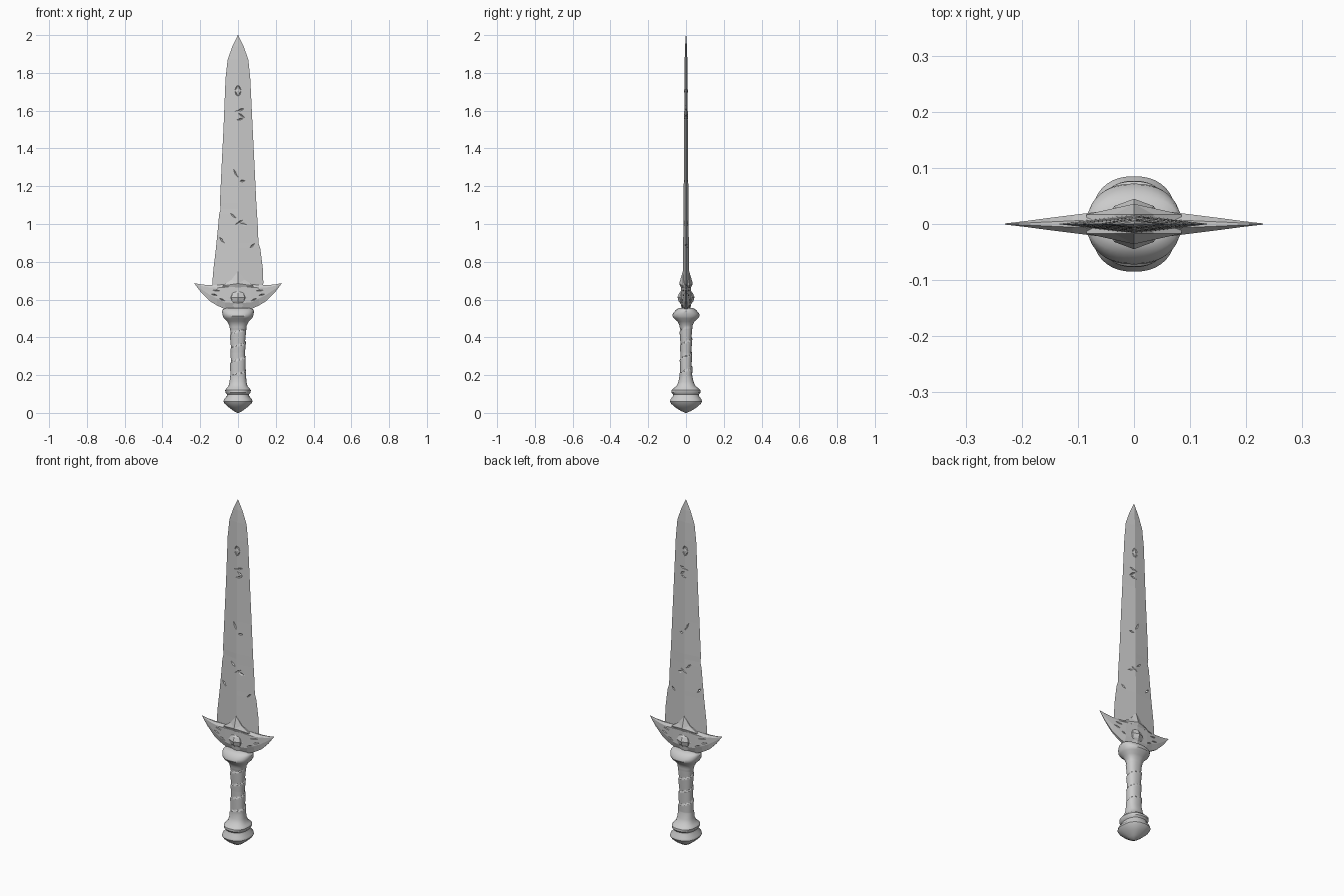
import bpy, bmesh, math
from math import sin, cos, pi
from mathutils import Matrix, Vector

if "Cube" in bpy.data.objects:
    bpy.data.objects.remove(bpy.data.objects["Cube"], do_unlink=True)

steel = bpy.data.materials.new("plain grey")
steel.use_nodes = True
grey = (0.6, 0.6, 0.6, 1)
steel.diffuse_color = grey
steel.node_tree.nodes["Principled BSDF"].inputs["Base Color"].default_value = grey


def finish(name, bm, smooth=False):
    bmesh.ops.recalc_face_normals(bm, faces=bm.faces)
    mesh = bpy.data.meshes.new(name)
    bm.to_mesh(mesh)
    bm.free()
    obj = bpy.data.objects.new(name, mesh)
    bpy.context.collection.objects.link(obj)
    mesh.materials.append(steel)
    bpy.ops.object.select_all(action='DESELECT')
    obj.select_set(True)
    bpy.context.view_layer.objects.active = obj
    if smooth:
        bpy.ops.object.shade_smooth_by_angle(angle=math.radians(38))
    return obj


def loft(name, rings, smooth=False):
    """Skin a stack of equal-length closed rings and cap both ends."""
    bm = bmesh.new()
    rows = [[bm.verts.new(p) for p in ring] for ring in rings]
    n = len(rows[0])
    for a, b in zip(rows, rows[1:]):
        for i in range(n):
            j = (i + 1) % n
            bm.faces.new((a[i], a[j], b[j], b[i]))
    bm.faces.new(rows[0])
    bm.faces.new(rows[-1])
    return finish(name, bm, smooth)


def lerp(table, k):
    """Interpolate rows of a table keyed by the first column."""
    for a, b in zip(table, table[1:]):
        if k <= b[0]:
            f = (k - a[0]) / (b[0] - a[0])
            return [p + (q - p) * f for p, q in zip(a, b)]
    return list(table[-1])


def engrave(obj, marks, depth_at):
    """Cut slim spindle grooves (x, z, length, angle, width) into front and back."""
    bm = bmesh.new()
    for x, z, length, angle, width in marks:
        for side in (-1, 1):
            m = (Matrix.Translation((x, side * depth_at(x, z), z))
                 @ Matrix.Rotation(-math.radians(angle), 4, 'Y')
                 @ Matrix.Diagonal((length / 2, 0.005, width, 1)))
            ends = [bm.verts.new(m @ Vector((s, 0, 0))) for s in (-1, 1)]
            mid = [bm.verts.new(m @ Vector((0, cos(a * pi / 2), sin(a * pi / 2))))
                   for a in range(4)]
            for i in range(4):
                for e in ends:
                    bm.faces.new((mid[i], mid[(i + 1) % 4], e))
    cutter = finish("groove_cutter", bm)
    cutter.hide_render = True
    mod = obj.modifiers.new("grooves", 'BOOLEAN')
    mod.object, mod.operation, mod.solver = cutter, 'DIFFERENCE', 'EXACT'
    mod.use_self = True
    bpy.ops.object.select_all(action='DESELECT')
    obj.select_set(True)
    bpy.context.view_layer.objects.active = obj
    bpy.ops.object.modifier_apply(modifier=mod.name)
    bpy.data.objects.remove(cutter, do_unlink=True)


# Blade: height, left edge, right edge, half thickness
blade_rows = [
    (0.62, .13, .13, .017), (0.69, .136, .134, .017), (0.76, .130, .132, .016),
    (0.87, .117, .118, .015), (0.90, .114, .108, .015), (0.97, .107, .106, .014),
    (1.05, .100, .101, .013), (1.08, .092, .099, .013), (1.11, .096, .097, .013),
    (1.30, .087, .088, .011), (1.50, .077, .078, .010), (1.77, .066, .065, .008),
    (1.87, .055, .055, .007), (1.94, .030, .030, .005), (2.0, .001, .001, .001)]
blade = loft("blade", [[(r, 0, z), (0, t, z), (-l, 0, z), (0, -t, z)]
                       for z, l, r, t in blade_rows])


def blade_depth(x, z):
    _, left, right, t = lerp(blade_rows, z)
    return t * max(0, 1 - abs(x) / (right if x > 0 else left))


# Battle scratches and the outline of the small diamond near the tip
scratches = [
    (.015, 1.605, .07, 15, .006), (.018, 1.575, .07, -35, .006),
    (.012, 1.555, .05, 12, .005), (-.012, 1.27, .09, -62, .007),
    (.022, 1.228, .045, 5, .006), (-.025, 1.045, .08, -40, .007),
    (.03, 1.0, .08, -14, .009), (.01, 1.012, .06, 30, .005),
    (-.085, .915, .07, -48, .006), (.075, .885, .06, 42, .005)]
scratches += [(sx * .009, 1.705 + sz * .016, .038, -sx * sz * 61, .004)
              for sx in (-1, 1) for sz in (-1, 1)]
engrave(blade, scratches, blade_depth)

# Cross guard wings: x, top, upper ridge, lower ridge, bottom, half thickness
wing_rows = [
    (0, .69, .67, .58, .535, .027), (.07, .68, .665, .585, .55, .021),
    (.11, .677, .662, .605, .568, .016), (.15, .676, .664, .625, .592, .011),
    (.195, .680, .672, .655, .637, .005), (.23, .687, .686, .685, .684, .001)]


def wing_ring(x, row):
    _, top, up, low, bottom, t = row
    return [(x, -t * .35, top), (x, -t, up), (x, -t, low), (x, -t * .35, bottom),
            (x, t * .35, bottom), (x, t, low), (x, t, up), (x, t * .35, top)]


guard = loft("cross_guard", [wing_ring(-r[0], r) for r in wing_rows[:0:-1]]
             + [wing_ring(r[0], r) for r in wing_rows])
feathers = []
for s in (-1, 1):
    feathers += [(s * .115, .648, .10, s * 8, .004), (s * .125, .625, .07, s * 14, .004),
                 (s * .085, .60, .06, s * 22, .004)]
engrave(guard, feathers, lambda x, z: lerp(wing_rows, abs(x))[5])


def faceted_plate(name, outline, apex, rim):
    """Double-sided shallow pyramid over an outline in the x-z plane."""
    bm = bmesh.new()
    n = len(outline)
    for s in (-1, 1):
        ring = [bm.verts.new((x, s * rim, z)) for x, z in outline]
        tip = bm.verts.new((0, s * apex[0], apex[1]))
        base = ring if s < 0 else base
        for i in range(n):
            bm.faces.new((ring[i], ring[(i + 1) % n], tip))
    for i in range(n):
        j = (i + 1) % n
        bm.faces.new((base[i], base[j], ring[j], ring[i]))
    return finish(name, bm)


# Pointed crest rising over the blade root
faceted_plate("guard_crest", [(0, .75), (.035, .705), (.085, .672), (.05, .655),
                              (0, .64), (-.05, .655), (-.085, .672), (-.035, .705)],
              (.036, .685), .017)

# Diamond setting behind the gem
faceted_plate("gem_setting", [(0, .69), (.062, .61), (0, .535), (-.062, .61)],
              (.034, .61), .02)

# Faceted gem that passes through the guard
loft("gem", [[(rx * cos(i * pi / 4), rx * .9 * sin(i * pi / 4), z) for i in range(8)]
             for z, rx in ((.548, .003), (.59, .043), (.612, .05), (.635, .04), (.672, .003))])

# Small diamond stud in the blade
faceted_plate("blade_stud", [(0, 1.727), (.011, 1.705), (0, 1.683), (-.011, 1.705)],
              (.0105, 1.705), .007)

# Handle: height, half width, half depth, for pommel, neck, grip and collar
handle_rows = [
    (0, .004, .004), (.012, .026, .03), (.03, .05, .058), (.048, .07, .078),
    (.06, .077, .085), (.072, .074, .082), (.088, .06, .07), (.098, .058, .068),
    (.108, .066, .077), (.12, .068, .076), (.132, .06, .064), (.142, .05, .05),
    (.165, .045, .04), (.20, .042, .033), (.32, .038, .03), (.44, .042, .032),
    (.465, .047, .035), (.485, .058, .046), (.50, .074, .064), (.512, .08, .072),
    (.525, .083, .07), (.54, .085, .058), (.548, .08, .05), (.556, .06, .036)]
heights = sorted({r[0] for r in handle_rows} | {.19 + i * .006 for i in range(45)})


def handle_ring(z, sides=40):
    _, rx, ry = lerp(handle_rows, z)
    ring = []
    for i in range(sides):
        a = 2 * pi * i / sides
        c, s = cos(a), sin(a)
        # spiralling leather wrap, fading out at both ends of the grip
        fade = max(0, min(1, (z - .18) / .02, (.46 - z) / .02))
        turn = (z / .075 - i / sides) % 1
        bump = fade * .005 * (turn - .5)
        ring.append((math.copysign(abs(c) ** .85, c) * (rx + bump),
                     math.copysign(abs(s) ** .85, s) * (ry + bump), z))
    return ring


loft("handle", [handle_ring(z) for z in heights], smooth=True)
